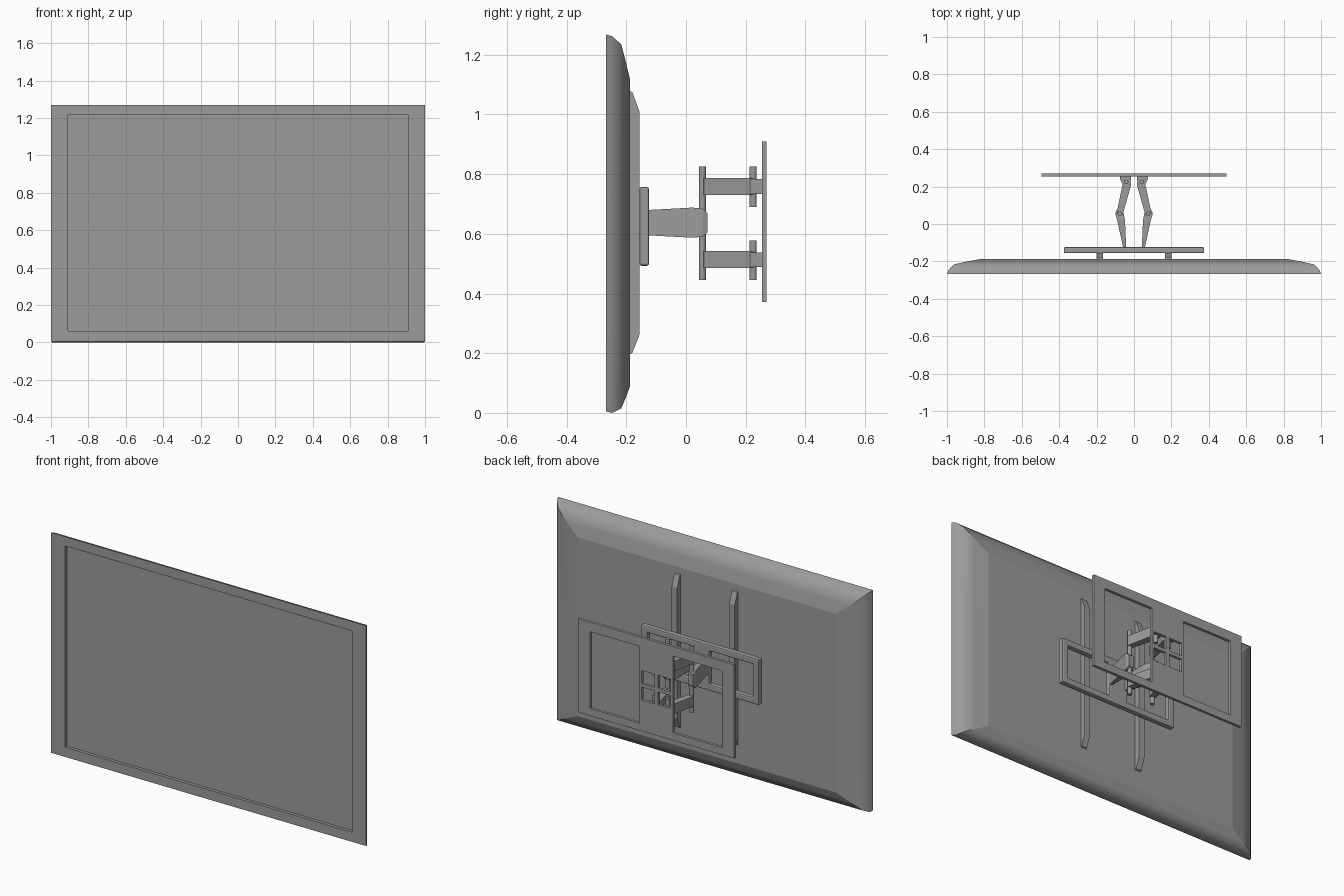
import bpy, bmesh
from mathutils import Vector

cube = bpy.data.objects.get("Cube")
if cube:
    bpy.data.objects.remove(cube)

GREY = (0.33, 0.33, 0.33, 1)
grey = bpy.data.materials.new("plain grey")
grey.use_nodes = True
grey.diffuse_color = GREY
grey.node_tree.nodes["Principled BSDF"].inputs["Base Color"].default_value = GREY


def finish(name, bm, bevel=0):
    """Turn a bmesh into a coloured object, optionally with bevelled edges."""
    mesh = bpy.data.meshes.new(name)
    bm.to_mesh(mesh)
    bm.free()
    mesh.materials.append(grey)
    obj = bpy.data.objects.new(name, mesh)
    bpy.context.collection.objects.link(obj)
    if bevel:
        mod = obj.modifiers.new("bevel", "BEVEL")
        mod.width, mod.segments = bevel, 2
    return obj


def loft(name, rings, smooth_from=None, bevel=0):
    """Rectangular sections (y, x0, x1, z0, z1) joined along y and capped."""
    bm = bmesh.new()
    loops = [[bm.verts.new(p) for p in ((a, y, c), (b, y, c), (b, y, d), (a, y, d))]
             for y, a, b, c, d in rings]
    bm.faces.new(loops[0])
    bm.faces.new(loops[-1])
    for n, (lo, hi) in enumerate(zip(loops, loops[1:])):
        for i in range(4):
            j = (i + 1) % 4
            face = bm.faces.new((lo[i], lo[j], hi[j], hi[i]))
            face.smooth = smooth_from is not None and n >= smooth_from
            bm.edges.get((lo[i], hi[i])).smooth = False
    bmesh.ops.recalc_face_normals(bm, faces=bm.faces)
    return finish(name, bm, bevel)


def prism(name, outline, z0, z1):
    """Plan outline (x, y) raised from z0 to z1."""
    bm = bmesh.new()
    face = bm.faces.new([bm.verts.new((x, y, z0)) for x, y in outline])
    top = bmesh.ops.extrude_face_region(bm, geom=[face], use_keep_orig=True)
    verts = [v for v in top["geom"] if isinstance(v, bmesh.types.BMVert)]
    bmesh.ops.translate(bm, verts=verts, vec=Vector((0, 0, z1 - z0)))
    bmesh.ops.recalc_face_normals(bm, faces=bm.faces)
    return finish(name, bm)


def pin(name, x, y, z0, z1, radius):
    bm = bmesh.new()
    bmesh.ops.create_cone(bm, cap_ends=True, segments=16, radius1=radius,
                          radius2=radius, depth=z1 - z0)
    bmesh.ops.translate(bm, verts=bm.verts, vec=(x, y, (z0 + z1) / 2))
    for face in bm.faces:
        face.smooth = len(face.verts) == 4
    return finish(name, bm)


def panel(name, y, thickness, outer, holes, bevel=0):
    """Upright plate with rectangular openings (x0, x1, z0, z1)."""
    rects = [outer] + holes
    xs = sorted({v for r in rects for v in r[:2]})
    zs = sorted({v for r in rects for v in r[2:]})
    bm = bmesh.new()
    grid = [[bm.verts.new((x, y, z)) for z in zs] for x in xs]
    for i in range(len(xs) - 1):
        for j in range(len(zs) - 1):
            cx, cz = (xs[i] + xs[i + 1]) / 2, (zs[j] + zs[j + 1]) / 2
            if not any(a < cx < b and c < cz < d for a, b, c, d in holes):
                bm.faces.new((grid[i][j], grid[i + 1][j],
                              grid[i + 1][j + 1], grid[i][j + 1]))
    bmesh.ops.delete(bm, geom=[v for v in bm.verts if not v.link_faces], context="VERTS")
    obj = finish(name, bm)
    mod = obj.modifiers.new("thickness", "SOLIDIFY")
    mod.thickness, mod.offset = thickness, 0
    if bevel:
        mod = obj.modifiers.new("bevel", "BEVEL")
        mod.width, mod.segments = bevel, 2
    return obj


def both(a, b, c, d):
    """A rectangle and its mirror image across x = 0."""
    return [(a, b, c, d), (-b, -a, c, d)]


# Screen body: recessed screen, flat bezel, curved back shell
loft("screen_body", [
    (-0.25, -0.91, 0.91, 0.06, 1.215),
    (-0.268, -0.91, 0.91, 0.06, 1.215),
    (-0.268, -1, 1, 0.005, 1.268),
    (-0.247, -0.992, 0.992, 0, 1.262),
    (-0.217, -0.965, 0.965, 0.015, 1.235),
    (-0.202, -0.9, 0.9, 0.05, 1.178),
    (-0.187, -0.82, 0.82, 0.09, 1.115),
], smooth_from=2)

# Bracket frame on the rails, and the plate on the wall
panel("bracket_frame", -0.14, 0.032, (-0.375, 0.375, 0.493, 0.757),
      both(0.06, 0.335, 0.53, 0.72), bevel=0.007)
panel("wall_plate", 0.262, 0.016, (-0.495, 0.495, 0.372, 0.91),
      both(0.105, 0.42, 0.415, 0.855)
      + both(0.012, 0.092, 0.55, 0.625) + both(0.012, 0.092, 0.645, 0.72))

for side, s in (("left", 1), ("right", -1)):
    # Vertical rail with chamfered ends
    a, b = sorted((s * 0.165, s * 0.2))
    loft(side + "_rail", [(-0.19, a, b, 0.195, 1.08), (-0.18, a, b, 0.2, 1.075),
                          (-0.156, a, b, 0.262, 1.01)])
    # Tapered forearm
    loft(side + "_forearm", [
        (y, *sorted((s * p, s * q)), c, d) for y, p, q, c, d in (
            (-0.126, 0.042, 0.058, 0.595, 0.68),
            (0.02, 0.048, 0.09, 0.587, 0.688),
            (0.055, 0.055, 0.1, 0.59, 0.685),
            (0.072, 0.065, 0.095, 0.605, 0.67))])
    # Elbow pin, then upper and lower wall arms with their lugs
    pin(side + "_elbow_pin", s * 0.076, 0.055, 0.445, 0.825, 0.012)
    for level, z0, z1, p0, p1 in (("upper", 0.73, 0.787, 0.69, 0.825),
                                  ("lower", 0.485, 0.542, 0.445, 0.578)):
        prefix = side + "_" + level
        prism(prefix + "_arm", [(s * x, y) for x, y in (
            (0.06, 0.05), (0.092, 0.06), (0.09, 0.075), (0.06, 0.215),
            (0.05, 0.235), (0.02, 0.235), (0.015, 0.21))], z0, z1)
        prism(prefix + "_lug", [(s * x, y) for x, y in (
            (0.015, 0.255), (0.018, 0.225), (0.04, 0.21),
            (0.062, 0.215), (0.075, 0.24), (0.075, 0.255))], z0 + 0.004, z1 - 0.004)
        pin(prefix + "_wall_pin", s * 0.042, 0.225, p0, p1, 0.012)
